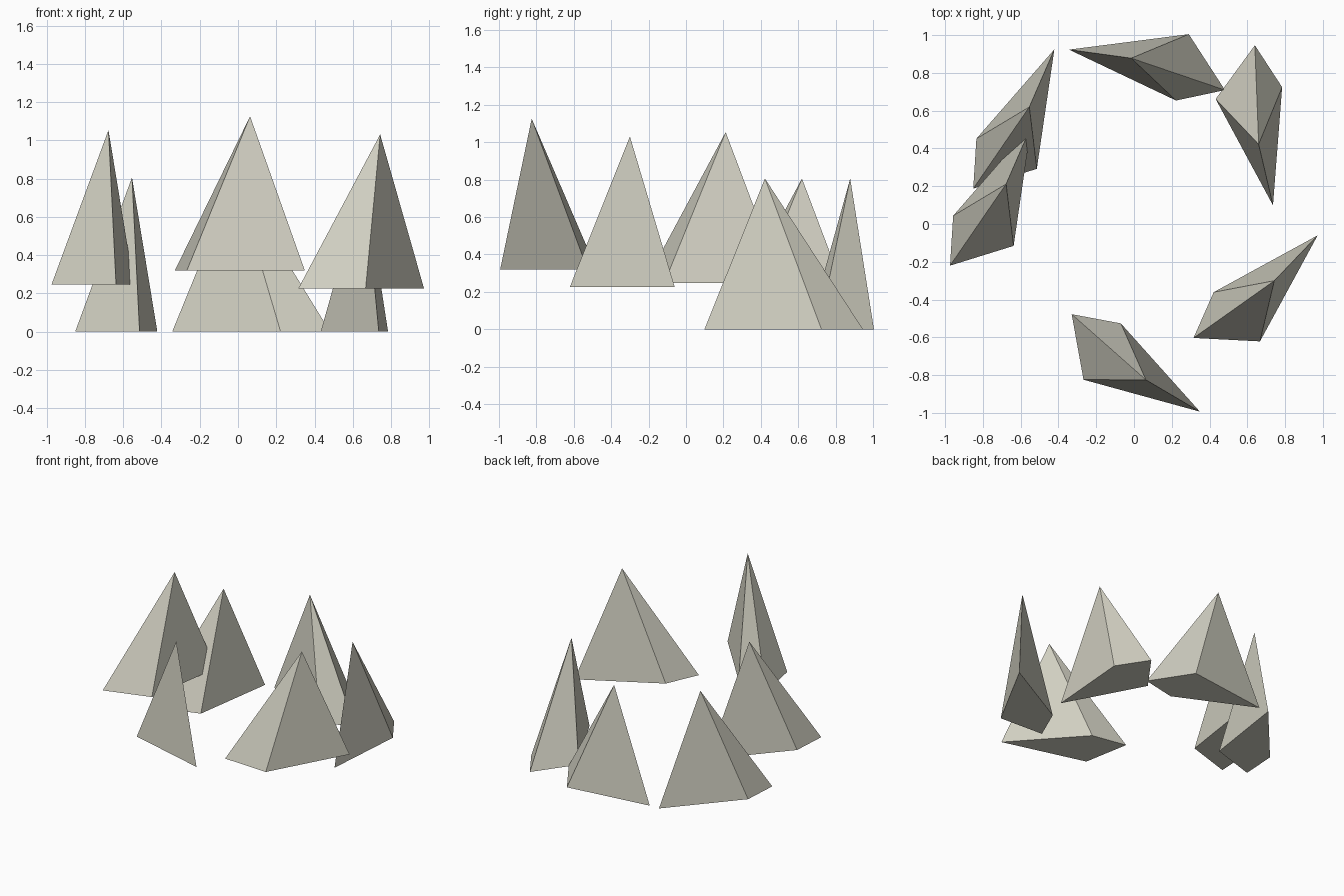
import bpy
import bmesh
from mathutils import Matrix, Vector
from math import radians

cube = bpy.data.objects.get("Cube")
if cube:
    bpy.data.objects.remove(cube, do_unlink=True)

# Pale stone colour
stone = bpy.data.materials.new("pale_stone")
stone.use_nodes = True
colour = (0.64, 0.63, 0.54, 1.0)
stone.diffuse_color = colour
bsdf = next(n for n in stone.node_tree.nodes if n.type == 'BSDF_PRINCIPLED')
bsdf.inputs["Base Color"].default_value = colour

# Kite-shaped base, measured from the point below the apex, long tip along +x
KITE = [(-0.515, 0.10), (-0.285, -0.167), (0.332, 0.0), (-0.266, 0.19)]
HEIGHT = 0.806


def spike(name, x, y, base_z, angle):
    """Four-sided leaning pyramid with its apex above (x, y)."""
    bm = bmesh.new()
    base = [bm.verts.new((px, py, 0)) for px, py in KITE]
    apex = bm.verts.new(Vector((0, 0, HEIGHT)))
    bm.faces.new(base[::-1])
    for i, v in enumerate(base):
        bm.faces.new((v, base[(i + 1) % len(base)], apex))
    bm.transform(Matrix.Rotation(radians(angle), 4, 'Z'))
    mesh = bpy.data.meshes.new(name)
    bm.to_mesh(mesh)
    bm.free()
    mesh.materials.append(stone)
    obj = bpy.data.objects.new(name, mesh)
    obj.location = (x, y, base_z)
    bpy.context.collection.objects.link(obj)


# Ring of spikes: three raised, three on the ground
spike("front_spike", 0.063, -0.825, 0.32, -30.5)
spike("front_left_spike", 0.743, -0.30, 0.225, 46.3)
spike("right_spike", -0.677, 0.212, 0.248, 66.5)
spike("back_right_spike", -0.554, 0.62, 0.0, 66.5)
spike("back_spike", -0.015, 0.878, 0.0, 172.2)
spike("back_left_spike", 0.66, 0.422, 0.0, -76.8)
